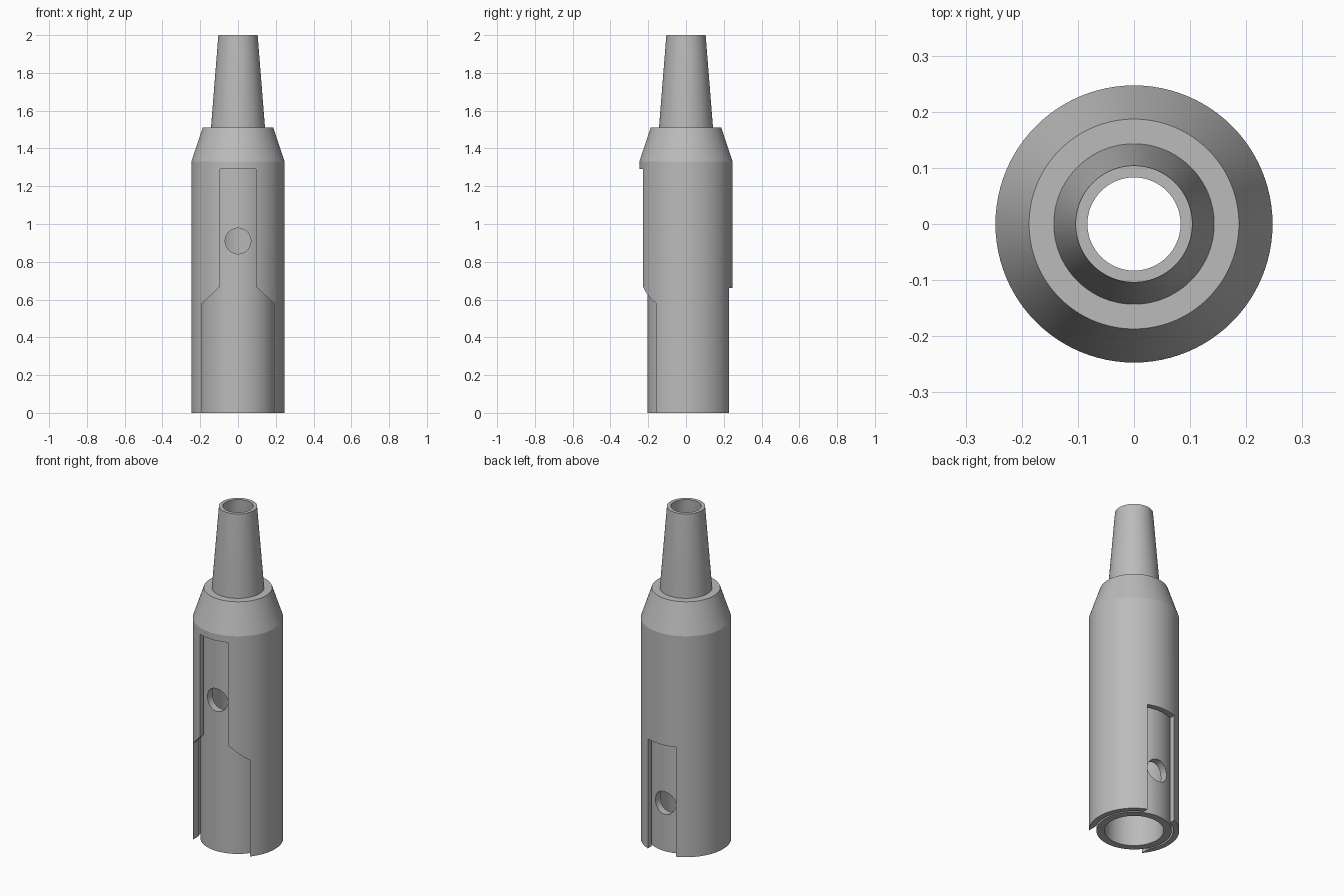
import bpy, bmesh, math

if "Cube" in bpy.data.objects:
    bpy.data.objects.remove(bpy.data.objects["Cube"], do_unlink=True)

SEGMENTS = 96

grey = bpy.data.materials.new("plain grey")
grey.use_nodes = True
colour = (0.5, 0.5, 0.5, 1)
grey.diffuse_color = colour
grey.node_tree.nodes["Principled BSDF"].inputs["Base Color"].default_value = colour


def finish(name, bm):
    bmesh.ops.recalc_face_normals(bm, faces=bm.faces)
    mesh = bpy.data.meshes.new(name)
    bm.to_mesh(mesh)
    bm.free()
    mesh.materials.append(grey)
    obj = bpy.data.objects.new(name, mesh)
    bpy.context.collection.objects.link(obj)
    return obj


def lathe(name, profile):
    """Revolve a closed (radius, height) outline around z."""
    bm = bmesh.new()
    rings = []
    for i in range(SEGMENTS):
        a = math.tau * i / SEGMENTS
        rings.append([bm.verts.new((r * math.cos(a), r * math.sin(a), z)) for r, z in profile])
    n = len(profile)
    for i, ring in enumerate(rings):
        nxt = rings[(i + 1) % SEGMENTS]
        for j in range(n):
            k = (j + 1) % n
            bm.faces.new((ring[j], nxt[j], nxt[k], ring[k]))
    return finish(name, bm)


def prism(name, outline, y_end):
    """Extrude an (x, z) outline from the axis out to y_end."""
    bm = bmesh.new()
    face = bm.faces.new([bm.verts.new((x, 0, z)) for x, z in outline])
    moved = bmesh.ops.extrude_face_region(bm, geom=[face])["geom"]
    verts = [v for v in moved if isinstance(v, bmesh.types.BMVert)]
    bmesh.ops.translate(bm, verts=verts, vec=(0, y_end, 0))
    return finish(name, bm)


def mirrored(half):
    return half + [(-x, z) for x, z in reversed(half)]


def circle(radius, height):
    steps = [math.tau * i / 48 for i in range(48)]
    return [(radius * math.cos(a), height + radius * math.sin(a)) for a in steps]


def cut(obj, cutter):
    cutter.hide_render = True
    mod = obj.modifiers.new("cut", 'BOOLEAN')
    mod.operation = 'DIFFERENCE'
    mod.solver = 'EXACT'
    mod.object = cutter
    bpy.context.view_layer.objects.active = obj
    bpy.ops.object.modifier_apply(modifier=mod.name)
    bpy.data.objects.remove(cutter, do_unlink=True)


# Inner tube with tapered nozzle
core = lathe("inner_tube", [
    (.205, 0), (.205, 1.31), (.143, 1.46), (.143, 1.51), (.104, 2),
    (.083, 2), (.12, 1.5), (.162, 1.33), (.162, 0)])

# Outer sleeve with chamfered shoulder
sleeve = lathe("outer_sleeve", [
    (.247, 0), (.247, 1.33), (.187, 1.51), (.14, 1.51), (.14, 1.47),
    (.215, 1.33), (.215, 0)])

# Stepped front slot and straight back slot in the sleeve
front_slot = mirrored([(.19, -.1), (.19, .58), (.094, .67), (.094, 1.29)])
back_slot = mirrored([(.094, -.1), (.094, .66)])
cut(sleeve, prism("front_slot_cutter", front_slot, -.4))
cut(sleeve, prism("back_slot_cutter", back_slot, .4))

# Round holes through the tube wall
cut(core, prism("front_hole_cutter", circle(.068, .91), -.4))
cut(core, prism("back_hole_cutter", circle(.068, .29), .4))

# Smooth round walls, crisp edges
for obj in (core, sleeve):
    bpy.ops.object.select_all(action='DESELECT')
    obj.select_set(True)
    bpy.context.view_layer.objects.active = obj
    bpy.ops.object.shade_smooth_by_angle(angle=math.radians(15))
